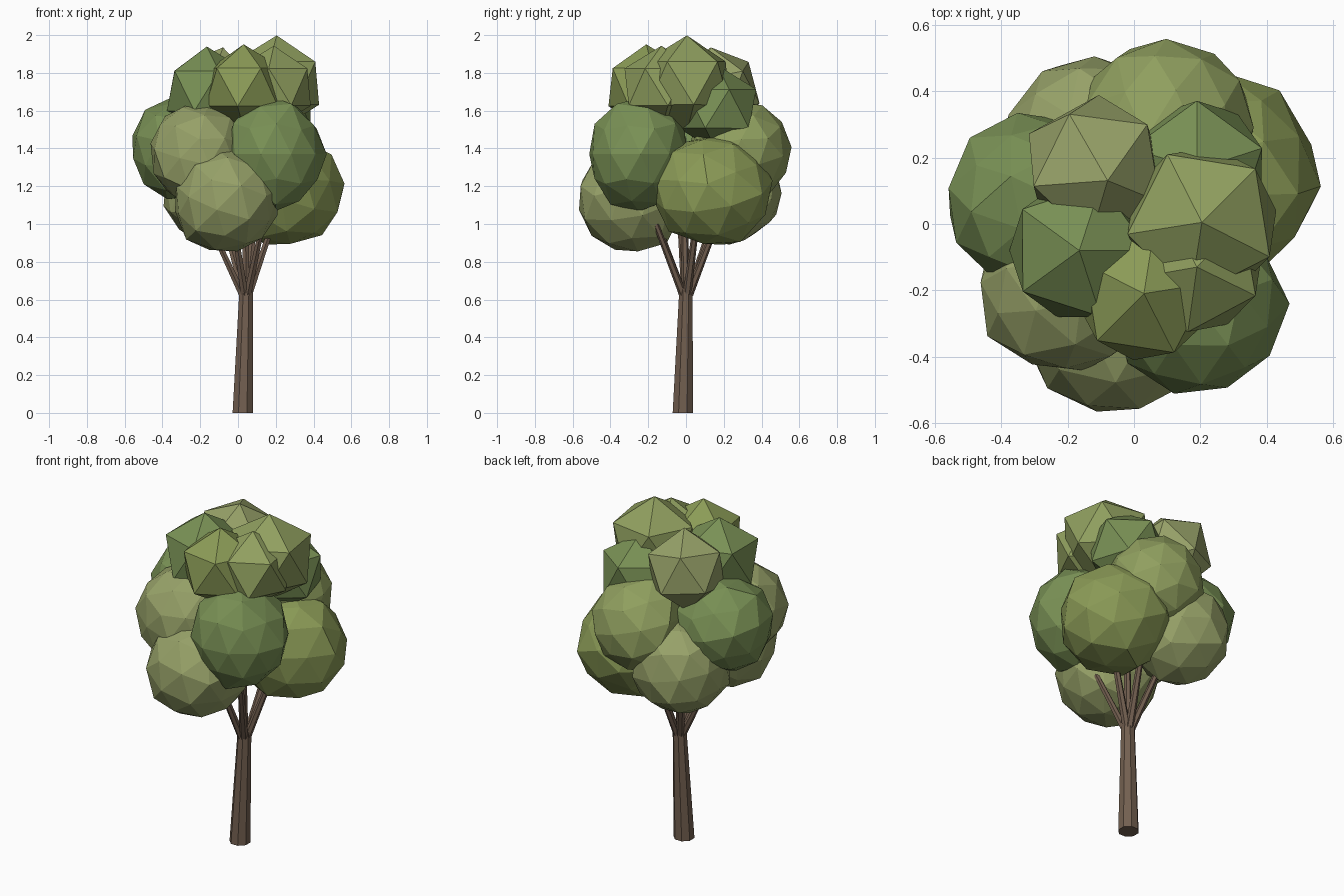
import bpy, bmesh, random
from math import cos, sin, radians
from mathutils import Vector, Matrix, Euler

if "Cube" in bpy.data.objects:
    bpy.data.objects.remove(bpy.data.objects["Cube"])

random.seed(4)


def material(name, rgb):
    m = bpy.data.materials.new(name)
    m.diffuse_color = (*rgb, 1)
    m.use_nodes = True
    m.node_tree.nodes["Principled BSDF"].inputs["Base Color"].default_value = m.diffuse_color
    return m


BARK = material("bark", (0.17, 0.115, 0.08))
GREEN = material("leaf_green", (0.19, 0.28, 0.09))
OLIVE = material("leaf_olive", (0.26, 0.33, 0.095))
LIGHT = material("leaf_light", (0.28, 0.35, 0.115))
DUSTY = material("leaf_dusty", (0.31, 0.36, 0.14))


def finish(bm, name, mat):
    me = bpy.data.meshes.new(name)
    bm.to_mesh(me)
    bm.free()
    me.materials.append(mat)
    ob = bpy.data.objects.new(name, me)
    bpy.context.collection.objects.link(ob)
    return ob


def limb(name, a, b, r1, r2, sides):
    """Tapered prism whose end rings stay level."""
    bm = bmesh.new()
    rings = []
    for p, r in ((a, r1), (b, r2)):
        rings.append([bm.verts.new(Vector(p) + Vector((r * cos(t), r * sin(t), 0)))
                      for t in (radians(360 * (i + 0.5) / sides) for i in range(sides))])
    low, high = rings
    for i in range(sides):
        j = (i + 1) % sides
        bm.faces.new((low[i], low[j], high[j], high[i]))
    bm.faces.new(low[::-1])
    bm.faces.new(high)
    return finish(bm, name, BARK)


def clump(name, centre, size, level, turn, mat, rough):
    """Faceted, slightly uneven leaf ball: level 1 = 20 faces, level 2 = 80 faces."""
    bm = bmesh.new()
    bmesh.ops.create_icosphere(bm, subdivisions=level, radius=1)
    for v in bm.verts:
        v.co *= 1 + random.uniform(-rough, rough)
    rot = Euler([radians(t) for t in turn]).to_matrix().to_4x4()
    bm.transform(Matrix.Translation(centre) @ Matrix.Diagonal((*size, 1)) @ rot)
    return finish(bm, name, mat)


# Trunk
limb("trunk", (0.025, -0.017, 0), (0.043, 0, 0.66), 0.058, 0.038, 8)

# Branches fanning out from the trunk top
tips = [(0.13, -0.16, 1.0), (-0.03, -0.17, 1.05), (-0.16, -0.03, 1.02),
        (-0.08, 0.15, 1.04), (0.09, 0.18, 1.05), (0.20, 0.06, 1.05), (0.04, -0.01, 1.15)]
for i, tip in enumerate(tips):
    base = Vector((0.042, 0, 0.62))
    base += Vector((tip[0] - 0.042, tip[1], 0)) * 0.08
    limb(f"branch_{i + 1}", base, tip, 0.023, 0.016, 6)

# Lower ring of large leaf clumps
lower = [
    ((-0.065, -0.29, 1.125), (0.285, 0.28, 0.29), (20, 10, 30), DUSTY),
    ((0.195, -0.25, 1.37), (0.265, 0.27, 0.30), (0, 0, 20), GREEN),
    ((-0.21, -0.19, 1.37), (0.265, 0.265, 0.28), (15, 0, 50), DUSTY),
    ((-0.305, 0.07, 1.40), (0.265, 0.265, 0.27), (0, 15, 10), GREEN),
    ((0.25, 0.14, 1.18), (0.305, 0.32, 0.30), (10, 20, 0), OLIVE),
    ((0.105, 0.29, 1.38), (0.265, 0.275, 0.27), (15, 10, 40), LIGHT),
    ((-0.13, 0.235, 1.17), (0.275, 0.275, 0.28), (10, 5, 70), DUSTY),
]
for i, (c, s, turn, mat) in enumerate(lower):
    clump(f"lower_leaf_clump_{i + 1}", c, s, 2, turn, mat, 0.045)

# Upper crown of small twenty-sided clumps
upper = [
    ((-0.12, 0.17, 1.71), 0.23, (14, 0, 46), DUSTY),
    ((-0.165, -0.08, 1.705), 0.235, (0, 0, 0), GREEN),
    ((0.205, 0.005, 1.745), 0.255, (0, 0, 45), LIGHT),
    ((0.03, -0.21, 1.725), 0.225, (0, 0, 9), OLIVE),
    ((0.19, -0.13, 1.725), 0.22, (0, 0, -26), LIGHT),
    ((0.19, 0.165, 1.61), 0.23, (0, 0, 18), GREEN),
]
for i, (c, r, turn, mat) in enumerate(upper):
    clump(f"upper_leaf_clump_{i + 1}", c, (r, r, r), 1, turn, mat, 0.01)
